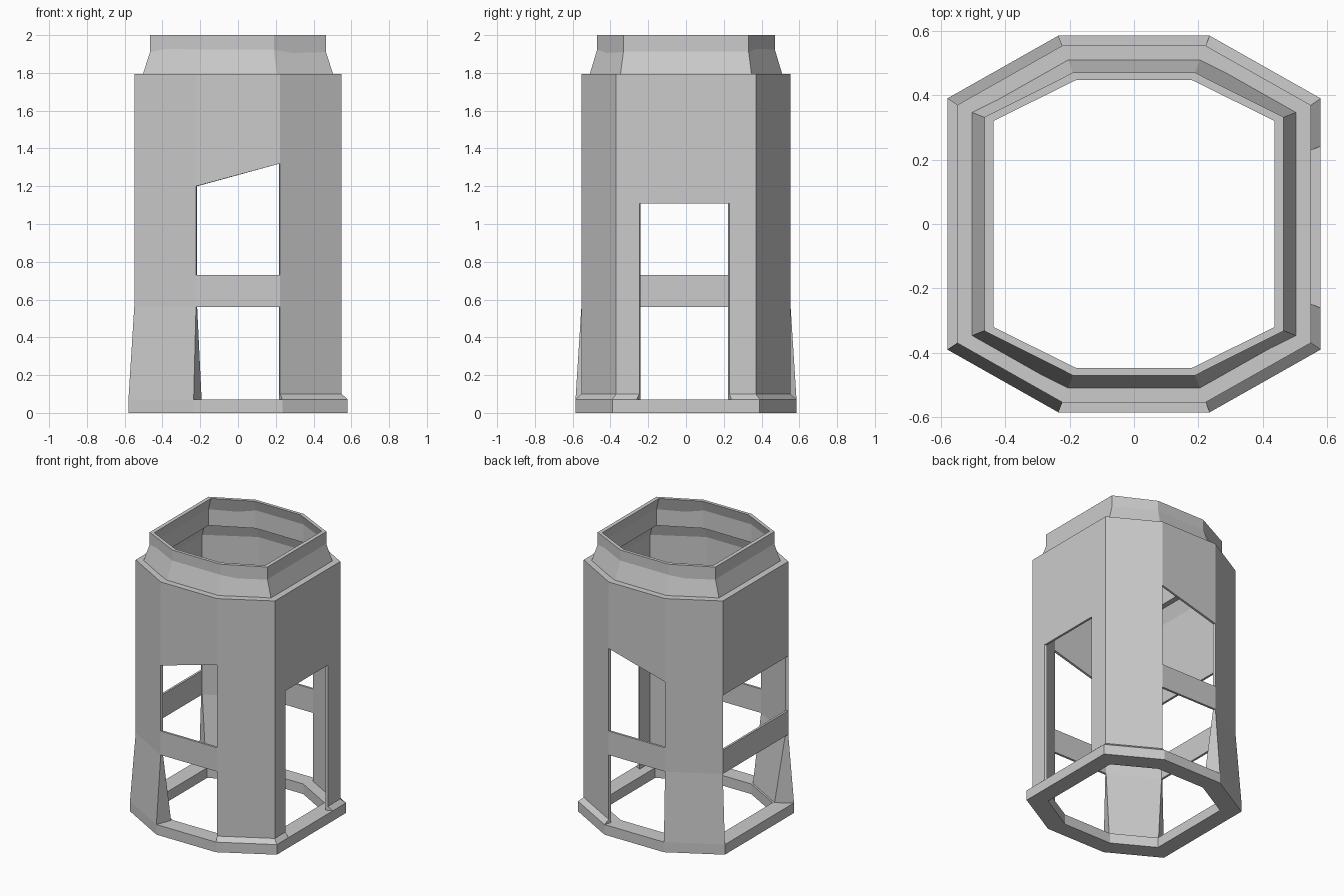
import bpy, bmesh
from mathutils import Vector

if "Cube" in bpy.data.objects:
    bpy.data.objects.remove(bpy.data.objects["Cube"])


def octagon(ax, ay, bx, by):
    return [Vector(p) for p in ((ax, -ay), (bx, -by), (bx, by), (ax, ay),
                                (-ax, ay), (-bx, by), (-bx, -by), (-ax, -ay))]


PLAN = octagon(0.235, 0.585, 0.58, 0.39)      # footprint of the base
COLLAR = octagon(0.19, 0.47, 0.465, 0.332)    # outside of the top collar
BORE = octagon(0.18, 0.447, 0.437, 0.32)      # inside of the top collar
OUT, INN = 0.947, 0.92                        # wall faces, relative to PLAN
TOP = 1.34                                    # panels end, crown begins


def finish(name, bm):
    bmesh.ops.remove_doubles(bm, verts=bm.verts, dist=1e-5)
    bmesh.ops.recalc_face_normals(bm, faces=bm.faces)
    me = bpy.data.meshes.new(name)
    bm.to_mesh(me)
    bm.free()
    ob = bpy.data.objects.new(name, me)
    bpy.context.collection.objects.link(ob)
    return ob


def ring(name, profile):
    """Closed ring from a list of (octagon, scale, z) section points."""
    bm = bmesh.new()
    loops = [[bm.verts.new((p.x * s, p.y * s, z)) for p in o] for o, s, z in profile]
    for a, b in zip(loops, loops[1:] + loops[:1]):
        for k in range(8):
            j = (k + 1) % 8
            bm.faces.new((a[k], a[j], b[j], b[k]))
    return finish(name, bm)


def panel(name, side, levels, t0=0.0, t1=1.0):
    """Wall slab on one side; levels are (z at t0, z at t1, outer, inner)."""
    bm = bmesh.new()
    a, b = PLAN[side], PLAN[(side + 1) % 8]
    p, q = a.lerp(b, t0), a.lerp(b, t1)
    rows = [[bm.verts.new((v.x * s, v.y * s, z)) for v, s, z in
             ((p, o, z0), (q, o, z1), (q, i, z1), (p, i, z0))]
            for z0, z1, o, i in levels]
    bm.faces.new(rows[0])
    bm.faces.new(rows[-1])
    for r, s in zip(rows, rows[1:]):
        for k in range(4):
            j = (k + 1) % 4
            bm.faces.new((r[k], r[j], s[j], s[k]))
    return finish(name, bm)


# Base ring and crown with collar
ring("base_ring", [(PLAN, 1, 0), (PLAN, 1, 0.072), (PLAN, 0.8, 0.072), (PLAN, 0.8, 0)])
ring("crown", [(PLAN, OUT, TOP), (PLAN, OUT, 1.795), (COLLAR, 1, 1.795), (COLLAR, 1, 2),
               (BORE, 1, 2), (PLAN, INN, 1.7), (PLAN, INN, TOP)])

# Straight corner panels with a short skirt, and flared ones on the left
skirt = [(0.072, 0.072, 1, INN), (0.1, 0.1, OUT, INN), (TOP, TOP, OUT, INN)]
flare = [(0.072, 0.072, 1, 0.82), (0.56, 0.56, OUT, INN), (TOP, TOP, OUT, INN)]
for side, name, shape in ((0, "front_right_panel", skirt), (2, "back_right_panel", skirt),
                          (4, "back_left_panel", flare), (6, "front_left_panel", flare)):
    panel(name, side, shape)

# Lintels: sloped at front and back, level at the left
for side, name, z0, z1 in ((7, "front", 1.2, 1.32), (3, "back", 1.32, 1.2),
                           (5, "left", 1.12, 1.12)):
    panel(name + "_lintel", side, [(z0, z1, OUT, INN), (TOP, TOP, OUT, INN)])
    panel(name + "_crossbar", side, [(0.56, 0.56, OUT, INN), (0.73, 0.73, OUT, INN)])

# Doorway on the right
panel("door_front_jamb", 1, skirt, 0.0, 0.165)
panel("door_back_jamb", 1, skirt, 0.81, 1.0)
panel("door_lintel", 1, [(1.108, 1.108, OUT, INN), (TOP, TOP, OUT, INN)], 0.165, 0.81)
